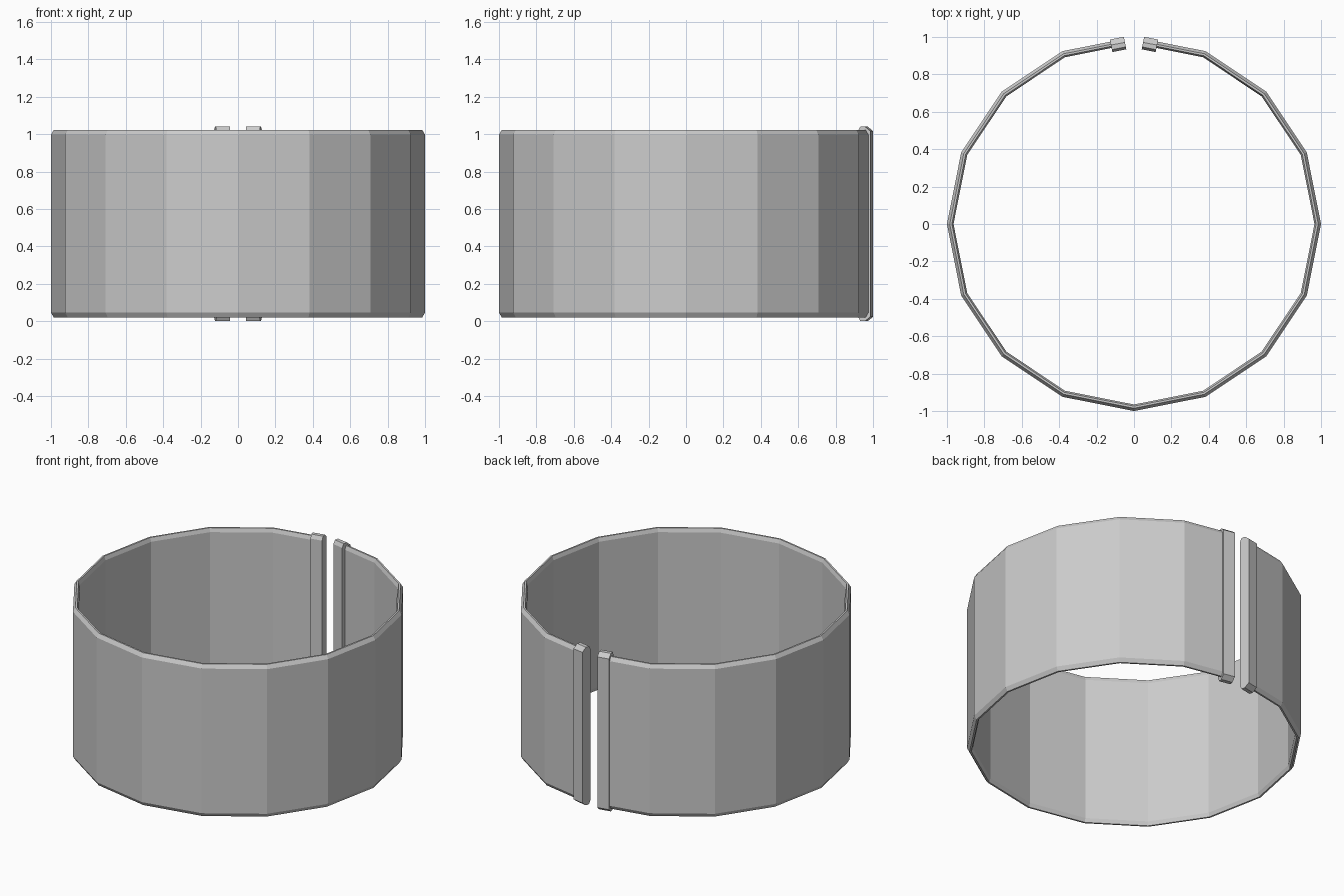
import bpy, bmesh, math
from mathutils import Vector

if "Cube" in bpy.data.objects:
    bpy.data.objects.remove(bpy.data.objects["Cube"])


def sweep(name, rings):
    """Skin a list of matching closed cross-sections and cap both ends."""
    bm = bmesh.new()
    loops = [[bm.verts.new(p) for p in ring] for ring in rings]
    n = len(loops[0])
    for a, b in zip(loops, loops[1:]):
        for i in range(n):
            j = (i + 1) % n
            bm.faces.new((a[i], a[j], b[j], b[i]))
    bm.faces.new(loops[0])
    bm.faces.new(loops[-1])
    bmesh.ops.recalc_face_normals(bm, faces=bm.faces)
    mesh = bpy.data.meshes.new(name)
    bm.to_mesh(mesh)
    bm.free()
    obj = bpy.data.objects.new(name, mesh)
    bpy.context.collection.objects.link(obj)
    return obj


def section(inner, outer, bottom, top, cham_in, cham_out, drop):
    """Chamfered strip profile as (radius, height) pairs."""
    return [(outer, bottom + drop), (outer, top - drop),
            (outer - cham_out, top), (inner + cham_in, top),
            (inner, top - drop), (inner, bottom + drop),
            (inner + cham_in, bottom), (outer - cham_out, bottom)]


# Open band: sixteen-sided loop with a slit at the back
END_X = 0.085
t = END_X / math.cos(math.radians(67.5))
end_y = 1 - t * (1 - math.sin(math.radians(67.5)))
path = [Vector((END_X, end_y))]
for k in range(1, 16):
    a = math.radians(90 - 22.5 * k)
    path.append(Vector((math.cos(a), math.sin(a))))
path.append(Vector((-END_X, end_y)))
band = section(0.965, 1.0, 0.02, 1.022, 0.009, 0.015, 0.025)
sweep("band", [[(p.x * r, p.y * r, z) for r, z in band] for p in path])

# Thicker end bars either side of the slit, aligned with the last wall panels
bar = section(-0.034, 0.034, 0.0, 1.04, 0.013, 0.03, 0.024)
tilt = math.radians(11.25)
for side, label in ((1, "right"), (-1, "left")):
    along = Vector((side * math.cos(tilt), -math.sin(tilt)))
    out = Vector((side * math.sin(tilt), math.cos(tilt)))
    centre = Vector((side * 0.085, 0.96))
    rings = []
    for s in (-0.038, 0.038):
        c = centre + along * s
        rings.append([(c.x + out.x * r, c.y + out.y * r, z) for r, z in bar])
    sweep("end_bar_" + label, rings)
